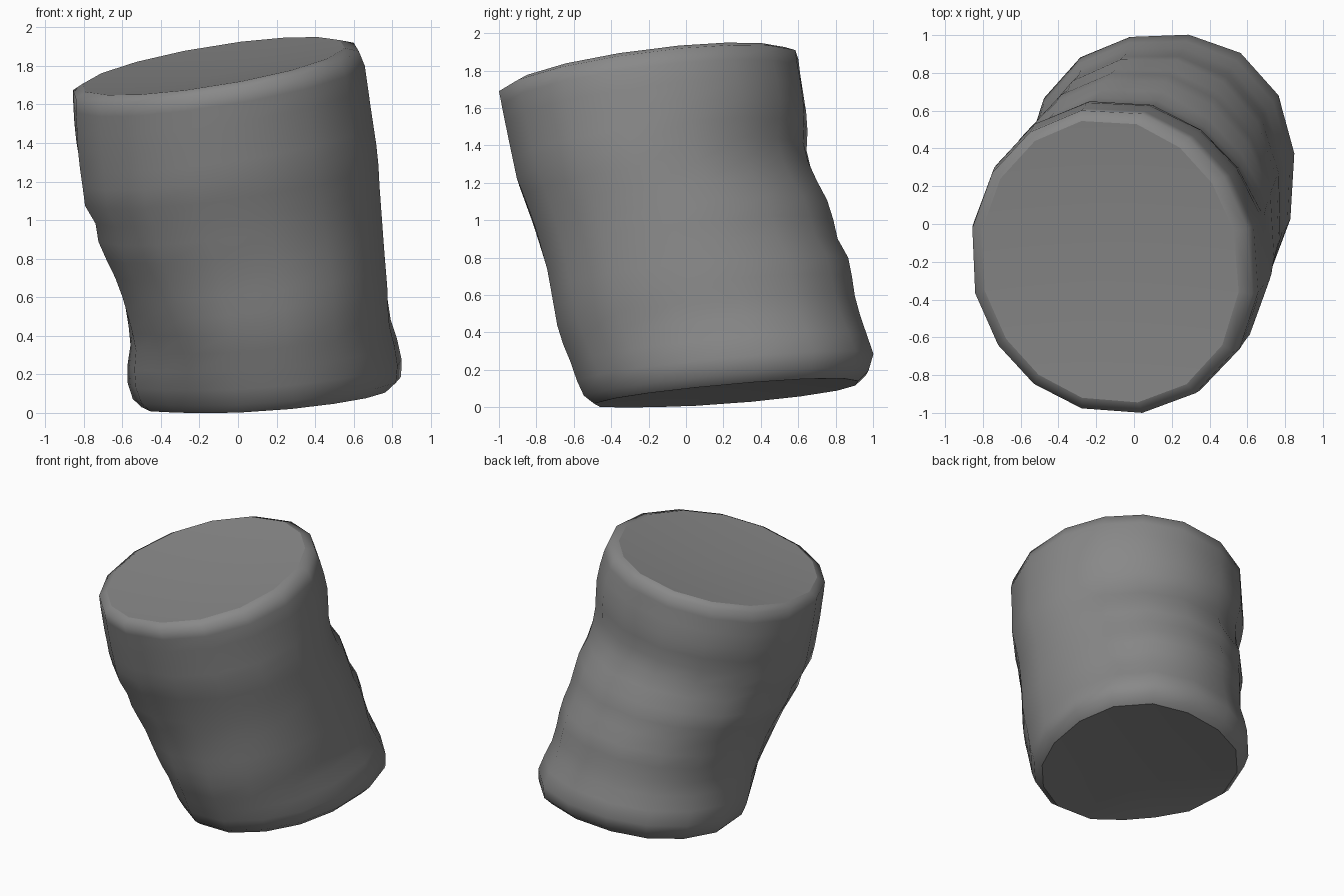
import bpy, bmesh
from math import sin, cos, pi, copysign

cube = bpy.data.objects.get("Cube")
if cube:
    bpy.data.objects.remove(cube, do_unlink=True)

SIDES = 16
BOTTOM, TOP = 0.068, 1.80
DISH = 0.05

# Side profiles as (height, offset) pairs
LEFT_EDGE = [(0.06, -0.55), (0.18, -0.575), (0.35, -0.55), (0.58, -0.59), (0.72, -0.64),
             (0.89, -0.72), (1.0, -0.74), (1.1, -0.80), (1.35, -0.84), (1.6, -0.855)]
RIGHT_EDGE = [(0.1, 0.82), (0.2, 0.84), (0.34, 0.82), (0.5, 0.775), (0.85, 0.75),
              (1.35, 0.72), (1.6, 0.68), (1.87, 0.64), (1.93, 0.59)]
FRONT_EDGE = [(0.03, -0.56), (0.2, -0.61), (0.38, -0.68), (0.68, -0.72), (0.95, -0.80),
              (1.2, -0.90), (1.45, -0.95), (1.66, -0.99)]
BACK_EDGE = [(0.16, 0.96), (0.27, 0.985), (0.55, 0.90), (0.78, 0.87), (0.9, 0.81),
             (1.04, 0.79), (1.2, 0.72), (1.37, 0.65), (1.55, 0.65), (1.87, 0.60)]

# Bulges and dents between the side profiles, as (height, outward offset) pairs
BACK_LEFT_BULGE = [(0.19, 0.055), (0.5, 0.02), (0.7, 0.01), (0.95, -0.025), (1.15, -0.04),
                   (1.27, -0.08), (1.48, -0.06), (1.7, -0.03), (1.9, -0.045)]
BACK_RIGHT_BULGE = [(0.1, 0.015), (0.4, 0.01), (0.9, 0.0), (1.2, -0.04), (1.5, 0.0)]
FRONT_RIGHT_BULGE = [(0.05, -0.11), (0.3, -0.07), (0.55, -0.01), (0.9, 0.0),
                     (1.2, -0.03), (1.6, -0.04)]
FRONT_LEFT_BULGE = [(0.1, -0.02), (0.4, 0.0), (0.65, 0.03), (1.2, 0.01), (1.75, 0.025)]
BULGES = [BACK_LEFT_BULGE, BACK_RIGHT_BULGE, FRONT_RIGHT_BULGE, FRONT_LEFT_BULGE]


def sample(profile, z):
    """Offset of a profile at height z."""
    if z <= profile[0][0]:
        return profile[0][1]
    for (z0, a), (z1, b) in zip(profile, profile[1:]):
        if z <= z1:
            return a + (b - a) * (z - z0) / (z1 - z0)
    return profile[-1][1]


def rounded(v):
    """Slightly squared circle coordinate."""
    return copysign(abs(v) ** 0.94, v)


def add_ring(bm, height, scale):
    """One tilted loop; the tilt grows from the bottom cut to the top cut."""
    t = (height - BOTTOM) / (TOP - BOTTOM)
    tilt_x, tilt_y = 0.08 + 0.09 * t, 0.085 + 0.055 * t
    left = sample(LEFT_EDGE, height - tilt_x * 0.73)
    right = sample(RIGHT_EDGE, height + tilt_x * 0.73)
    front = sample(FRONT_EDGE, height - tilt_y * 0.8)
    back = sample(BACK_EDGE, height + tilt_y * 0.8)
    cx, cy = (left + right) / 2, (front + back) / 2
    grow = scale / cos(pi / SIDES)
    ring = []
    for i in range(SIDES):
        a = 2 * pi * (i + 0.5) / SIDES
        dx = grow * rounded(cos(a)) * (right - left) / 2
        dy = grow * rounded(sin(a)) * (back - front) / 2
        z = height + tilt_x * dx + tilt_y * dy
        bulge = sample(BULGES[int(a // (pi / 2))], z) * abs(sin(2 * a))
        dx += bulge * cos(a)
        dy += bulge * sin(a)
        ring.append(bm.verts.new((cx + dx, cy + dy, height + tilt_x * dx + tilt_y * dy)))
    return ring


def add_cap(bm, ring, lift):
    """Close a loop with a shallow dished fan and a crisp rim."""
    face = bm.faces.new(ring)
    for edge in face.edges:
        edge.smooth = False
    fan = bmesh.ops.poke(bm, faces=[face])
    fan["verts"][0].co.z += lift
    for f in fan["faces"]:
        f.smooth = True


# Log trunk with bevelled rims
bm = bmesh.new()
levels = [(BOTTOM, 0.92), (0.115, 0.985)]
levels += [(0.2 + 0.1 * i, 1.0) for i in range(16)]
levels += [(1.775, 1.0), (TOP, 0.93)]
rings = [add_ring(bm, h, s) for h, s in levels]
for low, high in zip(rings, rings[1:]):
    for i in range(SIDES):
        j = (i + 1) % SIDES
        bm.faces.new((low[i], low[j], high[j], high[i])).smooth = True

# Dished cut ends
add_cap(bm, rings[-1], -DISH)
add_cap(bm, rings[0][::-1], DISH)
bmesh.ops.recalc_face_normals(bm, faces=bm.faces)

mesh = bpy.data.meshes.new("log_trunk")
bm.to_mesh(mesh)
bm.free()
log = bpy.data.objects.new("log_trunk", mesh)
bpy.context.collection.objects.link(log)

# Single grey colour
grey = bpy.data.materials.new("stone_grey")
grey.use_nodes = True
colour = (0.25, 0.25, 0.25, 1.0)
grey.diffuse_color = colour
grey.node_tree.nodes["Principled BSDF"].inputs["Base Color"].default_value = colour
mesh.materials.append(grey)
